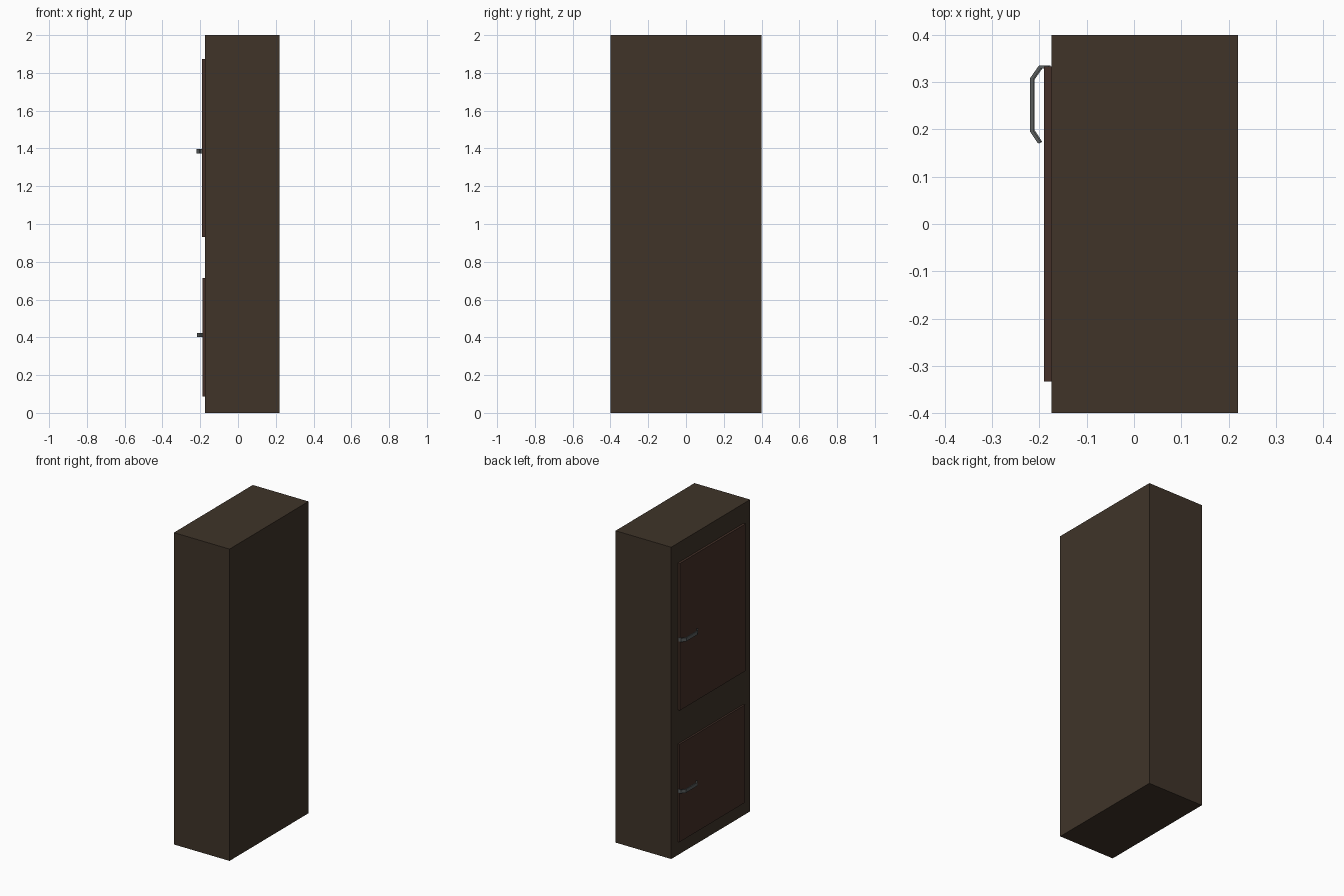
import bpy, bmesh
from mathutils import Vector

if "Cube" in bpy.data.objects:
    bpy.data.objects.remove(bpy.data.objects["Cube"])


def material(name, color):
    m = bpy.data.materials.new(name)
    m.diffuse_color = (*color, 1)
    m.use_nodes = True
    m.node_tree.nodes["Principled BSDF"].inputs["Base Color"].default_value = m.diffuse_color
    return m


def add_object(name, bm, mat):
    bmesh.ops.recalc_face_normals(bm, faces=bm.faces)
    me = bpy.data.meshes.new(name)
    bm.to_mesh(me)
    bm.free()
    me.materials.append(mat)
    ob = bpy.data.objects.new(name, me)
    bpy.context.collection.objects.link(ob)
    return ob


def box(name, lo, hi, mat):
    lo, hi = Vector(lo), Vector(hi)
    bm = bmesh.new()
    bmesh.ops.create_cube(bm, size=1)
    for v in bm.verts:
        v.co = (lo + hi) / 2 + v.co * (hi - lo)
    return add_object(name, bm, mat)


def bent_strip(name, path, width, z0, z1, mat):
    """Flat bar of even width following a path in the xy plane."""
    pts = [Vector(p) for p in path]
    left, right = [], []
    for i, p in enumerate(pts):
        a = (p - pts[i - 1]).normalized() if i else None
        b = (pts[i + 1] - p).normalized() if i < len(pts) - 1 else None
        a, b = a or b, b or a
        t = (a + b).normalized()
        n = Vector((-t.y, t.x)) * (width / 2 / t.dot(a))
        left.append(p + n)
        right.append(p - n)
    bm = bmesh.new()
    rings = [[bm.verts.new((q.x, q.y, z)) for q, z in ((l, z0), (l, z1), (r, z1), (r, z0))]
             for l, r in zip(left, right)]
    for r0, r1 in zip(rings, rings[1:]):
        for k in range(4):
            j = (k + 1) % 4
            bm.faces.new((r0[k], r0[j], r1[j], r1[k]))
    bm.faces.new(rings[0])
    bm.faces.new(rings[-1])
    return add_object(name, bm, mat)


wood = material("dark_wood", (0.05, 0.034, 0.022))
door_wood = material("door_wood", (0.058, 0.03, 0.021))
metal = material("handle_metal", (0.1, 0.11, 0.11))

# Cabinet body
box("cabinet_body", (-0.175, -0.4, 0), (0.22, 0.4, 2), wood)

# Doors with bent lever handles on the -x side
handle_path = [(-0.180, 0.332), (-0.199, 0.332), (-0.2165, 0.307),
               (-0.2165, 0.197), (-0.200, 0.172)]
for name, front, z0, z1, hz0, hz1 in (("upper", -0.190, 0.931, 1.874, 1.374, 1.397),
                                      ("lower", -0.187, 0.086, 0.713, 0.402, 0.424)):
    box(name + "_door", (front, -0.333, z0), (-0.175, 0.333, z1), door_wood)
    shift = -0.190 - front
    bent_strip(name + "_handle", [(x - shift, y) for x, y in handle_path],
               0.007, hz0, hz1, metal)
